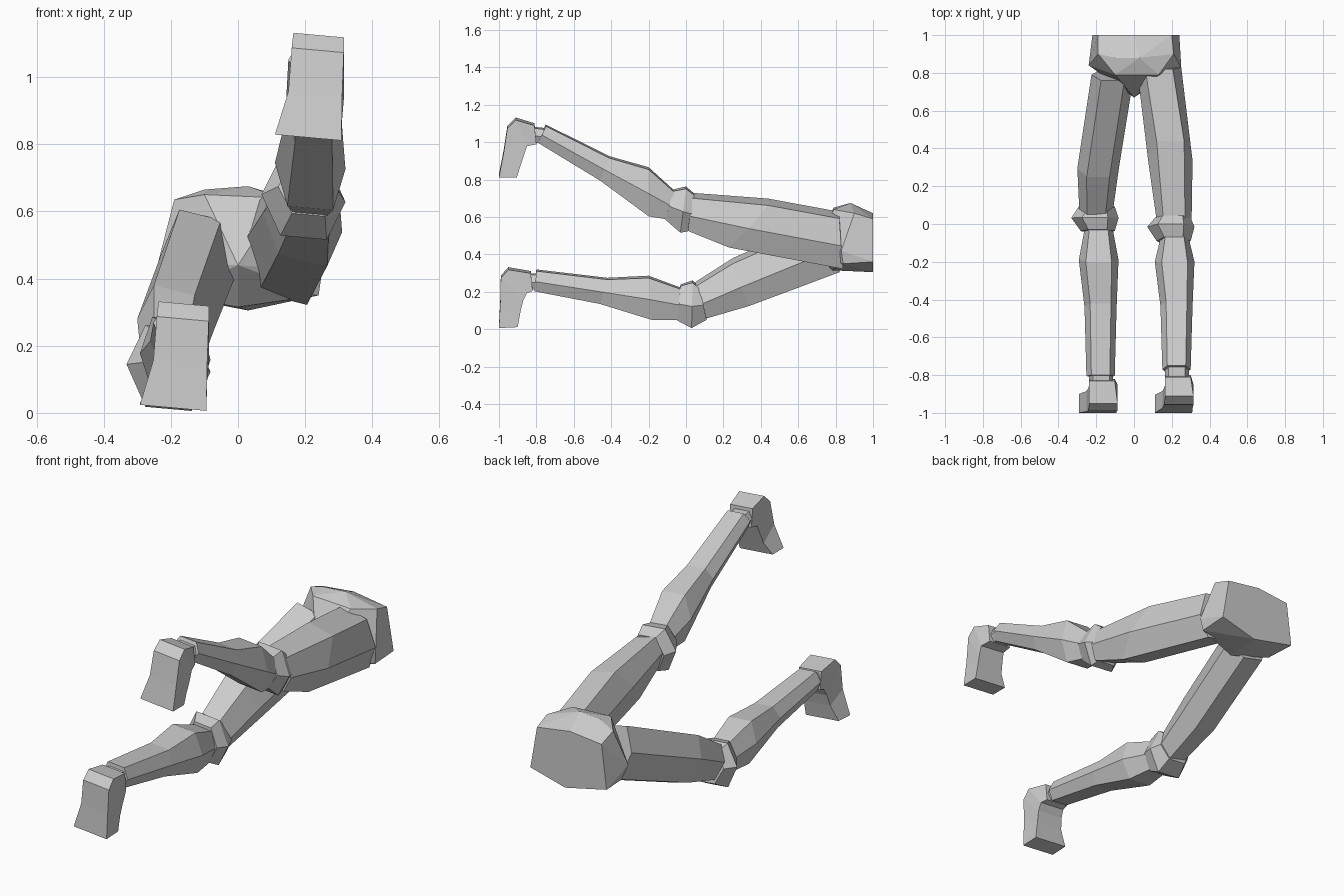
import bpy, bmesh
from mathutils import Vector


def finish(name, bm):
    bmesh.ops.recalc_face_normals(bm, faces=bm.faces)
    me = bpy.data.meshes.new(name)
    bm.to_mesh(me)
    bm.free()
    ob = bpy.data.objects.new(name, me)
    bpy.context.collection.objects.link(ob)
    return ob


def loft(name, side, widths, flat=0.6, tilt=0.09):
    """side: (y top, z top, y bottom, z bottom) per ring; widths: (x min, x max).
    flat is the share of the width that is flat on top; 1 gives a box section."""
    bm = bmesh.new()
    rings = []
    for (yt, zt, yb, zb), (x0, x1) in zip(side, widths):
        c, h = (x0 + x1) / 2, (x1 - x0) / 2
        ym, zm = (yt + yb) / 2, (zt + zb) / 2
        f = h * flat
        pts = [(-f, yt, zt), (f, yt, zt), (h, ym, zm),
               (f, yb, zb), (-f, yb, zb), (-h, ym, zm)]
        if flat == 1:
            pts = [pts[i] for i in (0, 1, 3, 4)]
        rings.append([bm.verts.new((c + x, y, z - tilt * x)) for x, y, z in pts])
    n = len(rings[0])
    for a, b in zip(rings, rings[1:]):
        for i in range(n):
            j = (i + 1) % n
            bm.faces.new((a[i], a[j], b[j], b[i]))
    bm.faces.new(rings[0])
    bm.faces.new(rings[-1])
    return finish(name, bm)


# Widths shared by both legs (the low leg is the same, shifted across)
SHIFT = {"right": 0.0, "left": -0.402}
W = {
    "knee": [(0.11, 0.30), (0.07, 0.32), (0.12, 0.30)],
    "shin": [(0.14, 0.29), (0.11, 0.32), (0.14, 0.31), (0.15, 0.30)],
    "ankle": [(0.165, 0.29), (0.165, 0.29)],
    "foot": [(0.165, 0.30), (0.165, 0.315), (0.16, 0.315), (0.15, 0.31), (0.11, 0.308)],
}
FLAT = {"knee": 0.55, "shin": 0.65, "ankle": 0.7, "foot": 1}

# Side profiles of each leg
RIGHT = {
    "knee": [(0.045, 0.72, 0.02, 0.53), (0.0, 0.757, -0.03, 0.522), (-0.07, 0.742, -0.11, 0.59)],
    "shin": [(-0.06, 0.735, -0.09, 0.59), (-0.20, 0.86, -0.20, 0.61),
             (-0.41, 0.92, -0.46, 0.80), (-0.75, 1.09, -0.79, 1.00)],
    "ankle": [(-0.74, 1.07, -0.77, 1.00), (-0.83, 1.08, -0.83, 1.0)],
    "foot": [(-0.81, 1.095, -0.80, 0.995), (-0.91, 1.125, -0.85, 0.985), (-0.955, 1.08, -0.865, 0.94),
             (-0.975, 0.95, -0.885, 0.88), (-1.0, 0.82, -0.905, 0.82)],
}
LEFT = {
    "knee": [(0.075, 0.22, 0.11, 0.055), (0.035, 0.255, 0.03, 0.012), (-0.03, 0.235, -0.045, 0.05)],
    "shin": [(-0.02, 0.215, -0.04, 0.055), (-0.20, 0.28, -0.18, 0.055),
             (-0.42, 0.27, -0.46, 0.14), (-0.80, 0.315, -0.81, 0.207)],
    "ankle": [(-0.79, 0.295, -0.79, 0.215), (-0.86, 0.295, -0.85, 0.215)],
    "foot": [(-0.83, 0.305, -0.82, 0.21), (-0.95, 0.325, -0.85, 0.20), (-0.99, 0.28, -0.87, 0.16),
             (-0.993, 0.15, -0.885, 0.10), (-1.0, 0.015, -0.90, 0.02)],
}
for s, leg in (("right", RIGHT), ("left", LEFT)):
    for part, side in leg.items():
        loft(f"{s}_{part}", side, [(a + SHIFT[s], b + SHIFT[s]) for a, b in W[part]], FLAT[part])

# Thighs
loft("right_thigh", [(0.82, 0.61, 0.84, 0.34), (0.44, 0.68, 0.23, 0.455), (0.03, 0.715, 0.01, 0.54)],
     [(0.015, 0.25), (0.075, 0.31), (0.12, 0.305)], 0.62, 0.25)
loft("left_thigh", [(0.76, 0.59, 0.82, 0.32), (0.25, 0.365, 0.34, 0.14), (0.05, 0.24, 0.11, 0.07)],
     [(-0.225, 0.0), (-0.30, -0.08), (-0.29, -0.11)], 0.55, 0.25)

# Pelvis: faceted hull, cut flat at the waist
pelvis = [
    (-0.19, 1, 0.60), (0.0, 1, 0.62), (0.2, 1, 0.59), (0.24, 1, 0.36), (0.03, 1, 0.305), (-0.22, 1, 0.36),
    (-0.19, 0.90, 0.635), (-0.10, 0.88, 0.665), (0.03, 0.88, 0.675), (0.21, 0.90, 0.62),
    (-0.10, 0.79, 0.65), (0.13, 0.79, 0.64), (0.25, 0.83, 0.42), (0.24, 0.84, 0.35),
    (-0.24, 0.84, 0.44), (-0.2, 0.84, 0.35), (0.0, 0.78, 0.315), (0.0, 0.67, 0.44)]
bm = bmesh.new()
for p in pelvis:
    bm.verts.new(Vector(p))
bmesh.ops.convex_hull(bm, input=bm.verts)
bmesh.ops.dissolve_limit(bm, angle_limit=0.05, verts=bm.verts, edges=bm.edges)
finish("pelvis", bm)
